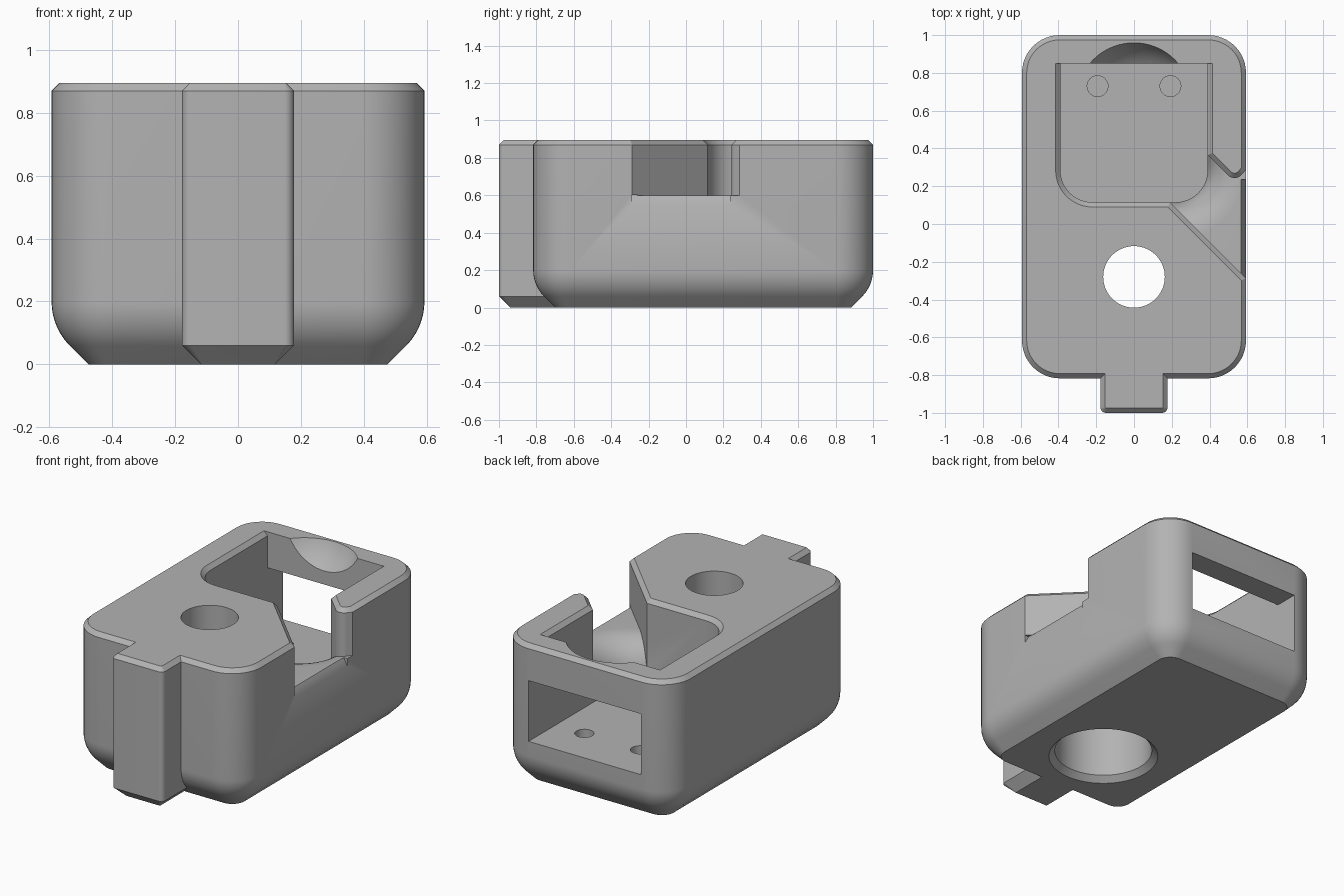
import bpy, bmesh, math
from mathutils import Vector

cube = bpy.data.objects.get("Cube")
if cube:
    bpy.data.objects.remove(cube, do_unlink=True)

TOP, EDGE = 0.895, 0.025

grey = bpy.data.materials.new("light grey")
grey.use_nodes = True
grey.diffuse_color = (0.45, 0.45, 0.45, 1)
grey.node_tree.nodes["Principled BSDF"].inputs["Base Color"].default_value = grey.diffuse_color


def outline(corners, grow=0.0, steps=12):
    """Counter-clockwise (x, y, radius) corners, grown outward and rounded."""
    pts = [Vector((x, y, 0)) for x, y, _ in corners]
    n = len(pts)
    moved, radii = [], []
    for i, p in enumerate(pts):
        a, b = (p - pts[i - 1]).normalized(), (pts[(i + 1) % n] - p).normalized()
        n1, n2 = Vector((a.y, -a.x, 0)), Vector((b.y, -b.x, 0))
        moved.append(p + (n1 + n2) * grow / (1 + n1.dot(n2)))
        side = 1 if a.cross(b).z > 0 else -1
        r = corners[i][2]
        radii.append(max(r + side * grow, 0.005) if r else 0)
    loop = []
    for i, p in enumerate(moved):
        r = radii[i]
        if not r:
            loop.append(p)
            continue
        u, v = (moved[i - 1] - p).normalized(), (moved[(i + 1) % n] - p).normalized()
        half = u.angle(v) / 2
        centre = p + (u + v).normalized() * r / math.sin(half)
        reach = r / math.tan(half)
        start, end = (p + u * reach - centre) / r, (p + v * reach - centre) / r
        loop += [centre + start.slerp(end, k / steps) * r for k in range(steps + 1)]
    return loop


def loft(name, loops):
    """Closed solid skinned through loops with equal point counts."""
    bm = bmesh.new()
    rings = [[bm.verts.new(p) for p in loop] for loop in loops]
    n = len(rings[0])
    for low, high in zip(rings, rings[1:]):
        for i in range(n):
            j = (i + 1) % n
            bm.faces.new((low[i], low[j], high[j], high[i]))
    bm.faces.new(rings[0][::-1])
    bm.faces.new(rings[-1])
    bmesh.ops.recalc_face_normals(bm, faces=bm.faces)
    mesh = bpy.data.meshes.new(name)
    bm.to_mesh(mesh)
    bm.free()
    mesh.materials.append(grey)
    ob = bpy.data.objects.new(name, mesh)
    bpy.context.collection.objects.link(ob)
    return ob


def stack(name, corners, levels, max_y=9):
    """Solid from one outline at several (height, grow) levels."""
    loops = []
    for z, grow in levels:
        loops.append([Vector((p.x, min(p.y, max_y), z)) for p in outline(corners, grow)])
    return loft(name, loops)


def turned(name, x, y, profile, steps=64):
    """Solid of revolution from (radius, height) pairs."""
    turn = [math.tau * k / steps for k in range(steps)]
    return loft(name, [[Vector((x + r * math.cos(t), y + r * math.sin(t), z)) for t in turn]
                       for r, z in profile])


def box(x0, x1, y0, y1, r_front, r_back):
    return [(x0, y0, r_front), (x1, y0, r_front), (x1, y1, r_back), (x0, y1, r_back)]


def combine(target, tool, operation):
    mod = target.modifiers.new(operation, "BOOLEAN")
    mod.operation, mod.solver, mod.object = operation, "EXACT", tool
    bpy.context.view_layer.objects.active = target
    bpy.ops.object.modifier_apply(modifier=mod.name)
    bpy.data.objects.remove(tool, do_unlink=True)


# Housing with a rounded underside that ends in a 45 degree slope
R = 0.2
arc = [math.radians(45 * k / 10) for k in range(11)]
levels = [(0, -0.117)]
levels += [(R - R * math.sin(t), R * math.cos(t) - R) for t in reversed(arc)]
levels += [(TOP - EDGE, 0), (TOP, -EDGE)]
housing = stack("housing", box(-0.593, 0.593, -0.817, 1, R, R), levels)

# Front locating tab
tab = stack("tab", box(-0.178, 0.178, -1, -0.62, 0.03, 0.03),
            [(0, -0.06), (0.06, 0), (TOP - EDGE, 0), (TOP, -EDGE)])
combine(housing, tab, "UNION")

# Pocket open at the top, with a bevelled rim except at the back
FLOOR = 0.29
pocket = stack("pocket", box(-0.39, 0.39, 0.115, 0.85, 0.17, 0),
               [(FLOOR, 0), (TOP - EDGE, 0), (TOP, EDGE), (1, EDGE)], max_y=0.85)
combine(housing, pocket, "DIFFERENCE")

# Window through the back wall
window = stack("window", box(-0.39, 0.39, 0.8, 1.1, 0, 0), [(FLOOR, 0), (0.67, 0)])
combine(housing, window, "DIFFERENCE")

# Diagonal side channel leading out of the pocket
channel = [(0.06, 0.245, 0), (0.66, -0.355, 0), (0.66, 0.365, 0),
           (0.535, 0.22, 0.05), (0.2, 0.555, 0)]
cut = stack("channel", channel, [(0.6, 0), (TOP - EDGE, 0), (TOP, EDGE), (1, EDGE)])
combine(housing, cut, "DIFFERENCE")

# Rounded lip between pocket and channel floor
quarter = [math.radians(90 * k / 12) for k in range(13)]
lip = turned("lip", 0.22, 0.285, [(0.168 + 0.2 * (1 - math.cos(t)), 0.4 + 0.2 * math.sin(t))
                                  for t in quarter] + [(0.37, 0.61)])
combine(lip, stack("lip_limit", channel, [(0.35, 0), (0.65, 0)]), "INTERSECT")
combine(housing, lip, "DIFFERENCE")

# Sloped outer edge of the channel floor
slope = [(0.565, 0.603), (0.64, 0.603), (0.64, 0.47)]
combine(housing, loft("slope", [[Vector((x, y, z)) for x, z in slope]
                                for y in (-0.29, 0.235)]), "DIFFERENCE")

# Stepped vertical bore with a bevelled lower mouth
bore = turned("bore", 0, -0.28, [(0.33, -0.01), (0.285, 0.035), (0.285, 0.6),
                                 (0.163, 0.6), (0.163, 1)])
combine(housing, bore, "DIFFERENCE")

# Two small blind holes in the pocket floor
for x in (-0.193, 0.193):
    hole = turned("pin_hole", x, 0.73, [(0.055, 0.17), (0.055, 0.35)], 32)
    combine(housing, hole, "DIFFERENCE")

# Finger scoop in the top of the back wall
S = 0.33
fall = [math.radians(3 + 174 * k / 40) for k in range(41)]
scoop = turned("scoop", 0, 0.654, [(S * math.sin(t), 1.02 - S * math.cos(t)) for t in fall], 96)
combine(housing, scoop, "DIFFERENCE")

# Smooth curved walls, keep hard edges
bpy.ops.object.select_all(action="DESELECT")
housing.select_set(True)
bpy.context.view_layer.objects.active = housing
bpy.ops.object.shade_smooth_by_angle(angle=math.radians(30))
